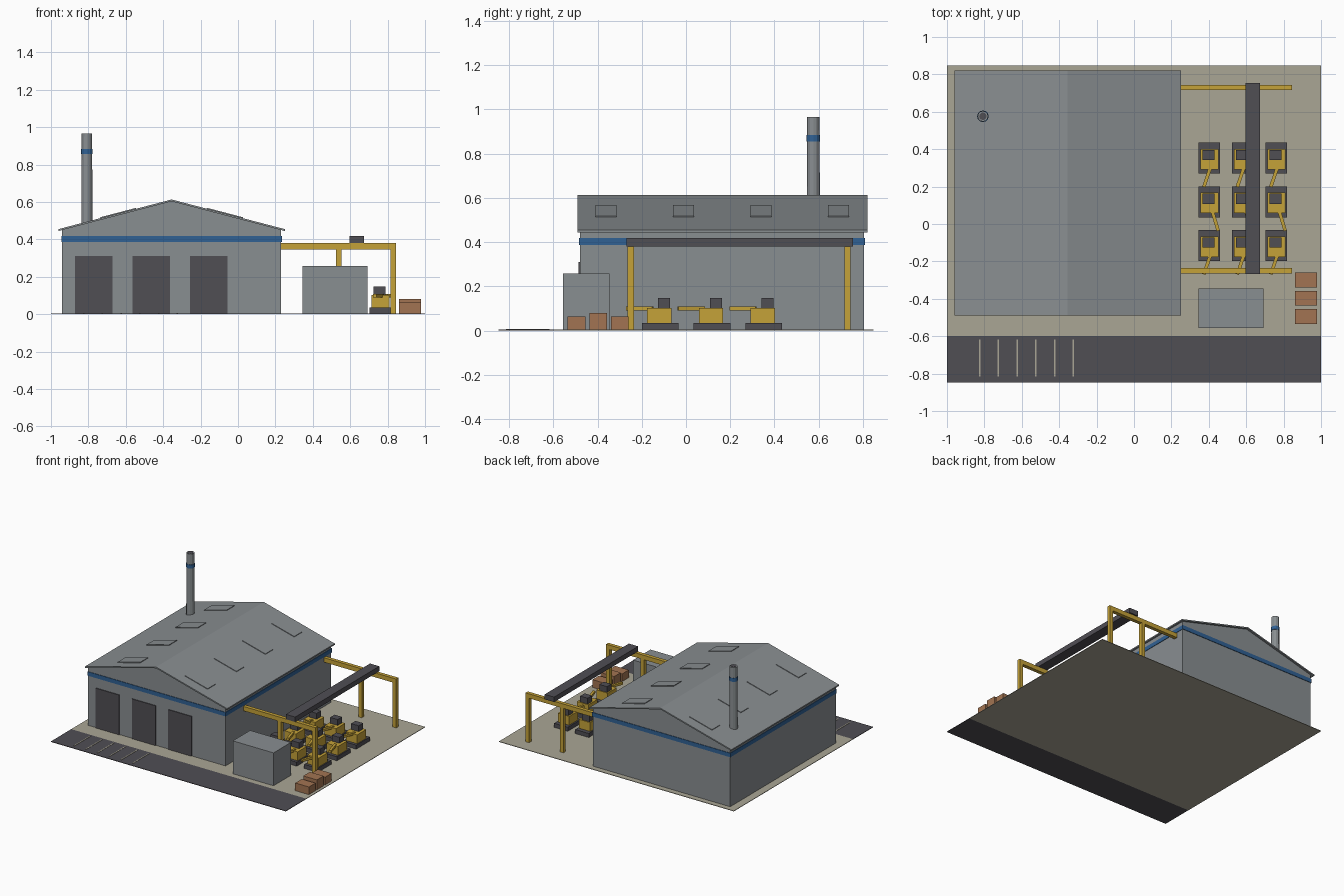
import bpy, bmesh, math
from mathutils import Matrix

if "Cube" in bpy.data.objects:
    bpy.data.objects.remove(bpy.data.objects["Cube"])


def mat(name, r, g, b):
    m = bpy.data.materials.new(name)
    lin = [((c / 255 + 0.055) / 1.055) ** 2.4 for c in (r, g, b)]
    m.diffuse_color = (*lin, 1)
    m.use_nodes = True
    m.node_tree.nodes["Principled BSDF"].inputs["Base Color"].default_value = m.diffuse_color
    return m


GREY = mat("steel grey", 137, 142, 145)
DARK = mat("dark asphalt", 80, 78, 84)
YELLOW = mat("machine yellow", 197, 162, 56)
BLUE = mat("stripe blue", 48, 97, 148)
SAND = mat("concrete sand", 170, 166, 149)
WOOD = mat("crate brown", 162, 116, 82)


def add(name, bm, material):
    bmesh.ops.recalc_face_normals(bm, faces=bm.faces)
    me = bpy.data.meshes.new(name)
    bm.to_mesh(me)
    bm.free()
    me.materials.append(material)
    ob = bpy.data.objects.new(name, me)
    bpy.context.collection.objects.link(ob)
    return ob


def box(name, material, x0, x1, y0, y1, z0, z1):
    bm = bmesh.new()
    bmesh.ops.create_cube(bm, size=1)
    for v in bm.verts:
        v.co = (x1 if v.co.x > 0 else x0,
                y1 if v.co.y > 0 else y0,
                z1 if v.co.z > 0 else z0)
    return add(name, bm, material)


def prism(name, material, profile, y0, y1):
    """Extrude an x/z profile along y."""
    bm = bmesh.new()
    face = bm.faces.new([bm.verts.new((x, y0, z)) for x, z in profile])
    out = bmesh.ops.extrude_face_region(bm, geom=[face])
    for v in out["geom"]:
        if isinstance(v, bmesh.types.BMVert):
            v.co.y = y1
    return add(name, bm, material)


def tube(name, material, x, y, z0, z1, r0, r1, sides=12):
    bm = bmesh.new()
    bmesh.ops.create_cone(bm, cap_ends=True, segments=sides, radius1=r0, radius2=r1,
                          depth=z1 - z0, matrix=Matrix.Translation((x, y, (z0 + z1) / 2)))
    return add(name, bm, material)


# Yard, road and parking lines
box("yard", SAND, -1, 1, -0.60, 0.847, 0, 0.004)
box("road", DARK, -1, 1, -0.847, -0.60, 0, 0.004)
for i in range(6):
    x = -0.825 + i * 0.1
    box(f"parking_line_{i + 1}", SAND, x - 0.004, x + 0.004, -0.815, -0.617, 0.003, 0.006)

# Hall with gable walls and a thin overhanging roof
RX, RIDGE, SLOPE, T = -0.355, 0.613, 0.262, 0.01


def roof_z(x):
    return RIDGE - SLOPE * abs(x - RX)


WL, WR, EL, ER = -0.94, 0.23, -0.96, 0.25
prism("hall_walls", GREY, [(WL, 0.002), (WR, 0.002), (WR, roof_z(WR) - T),
                           (RX, RIDGE - T), (WL, roof_z(WL) - T)], -0.48, 0.805)
prism("hall_roof", GREY, [(EL, roof_z(EL) - T), (RX, RIDGE - T), (ER, roof_z(ER) - T),
                          (ER, roof_z(ER)), (RX, RIDGE), (EL, roof_z(EL))], -0.49, 0.82)

# Blue stripe round the hall, one plate per wall
z0, z1, p = 0.387, 0.418, 0.004
box("stripe_front", BLUE, WL - p, WR + p, -0.48 - p, -0.48, z0, z1)
box("stripe_back", BLUE, WL - p, WR + p, 0.805, 0.805 + p, z0, z1)
box("stripe_left", BLUE, WL - p, WL, -0.48, 0.805, z0, z1)
box("stripe_right", BLUE, WR, WR + p, -0.48, 0.805, z0, z1)

# Gate doors
for i in range(3):
    x = -0.872 + i * 0.308
    box(f"gate_door_{i + 1}", DARK, x, x + 0.2, -0.486, -0.479, 0.003, 0.31)

# Raised roof lights on both slopes
for side in (-1, 1):
    for i in range(4):
        y = -0.41 + i * 0.351
        xa, xb = RX + side * 0.19, RX + side * 0.383
        prism(f"roof_light_{'left' if side < 0 else 'right'}_{i + 1}", GREY,
              [(xa, roof_z(xa) - 0.002), (xb, roof_z(xb) - 0.002),
               (xb, roof_z(xb) + 0.005), (xa, roof_z(xa) + 0.005)], y, y + 0.095)

# Chimney with blue band
CX, CY = -0.808, 0.576
tube("chimney", GREY, CX, CY, 0.45, 0.965, 0.03, 0.028)
tube("chimney_band", BLUE, CX, CY, 0.856, 0.884, 0.031, 0.031)
tube("chimney_mouth", DARK, CX, CY, 0.96, 0.967, 0.02, 0.02)

# Crane frames: beam and two posts each, with a bridge across
for label, y in (("front", -0.25), ("back", 0.73)):
    box(f"crane_beam_{label}", YELLOW, WR, 0.845, y - 0.014, y + 0.014, 0.346, 0.38)
    for i, x in enumerate((0.538, 0.83)):
        box(f"crane_post_{label}_{i + 1}", YELLOW, x - 0.015, x + 0.015,
            y - 0.014, y + 0.014, 0.002, 0.35)
box("crane_bridge", DARK, 0.595, 0.674, -0.268, 0.755, 0.38, 0.418)

# Site container
box("site_container", GREY, 0.345, 0.692, -0.556, -0.345, 0.002, 0.257)

# Crates
for i, h in enumerate((0.063, 0.08, 0.063)):
    y = -0.535 + i * 0.098
    box(f"crate_{i + 1}", WOOD, 0.862, 0.978, y, y + 0.08, 0.003, h)

# Rows of parked diggers, arms swinging to alternate sides
for row in range(3):
    for col in range(3):
        cx, cy = 0.402 + col * 0.179, -0.116 + row * 0.234
        tag = f"{row + 1}_{col + 1}"
        box(f"digger_tracks_{tag}", DARK, cx - 0.058, cx + 0.058, cy - 0.083, cy + 0.083, 0.004, 0.035)
        box(f"digger_body_{tag}", YELLOW, cx - 0.047, cx + 0.05, cy - 0.06, cy + 0.05, 0.035, 0.103)
        box(f"digger_cab_{tag}", DARK, cx - 0.036, cx + 0.028, cy - 0.01, cy + 0.044, 0.10, 0.148)
        arm = box(f"digger_arm_{tag}", YELLOW, -0.009, 0.009, -0.125, 0, 0.09, 0.108)
        arm.location = (cx + 0.012, cy - 0.035, 0)
        arm.rotation_euler.z = math.radians(17 if row == 1 else -19)
